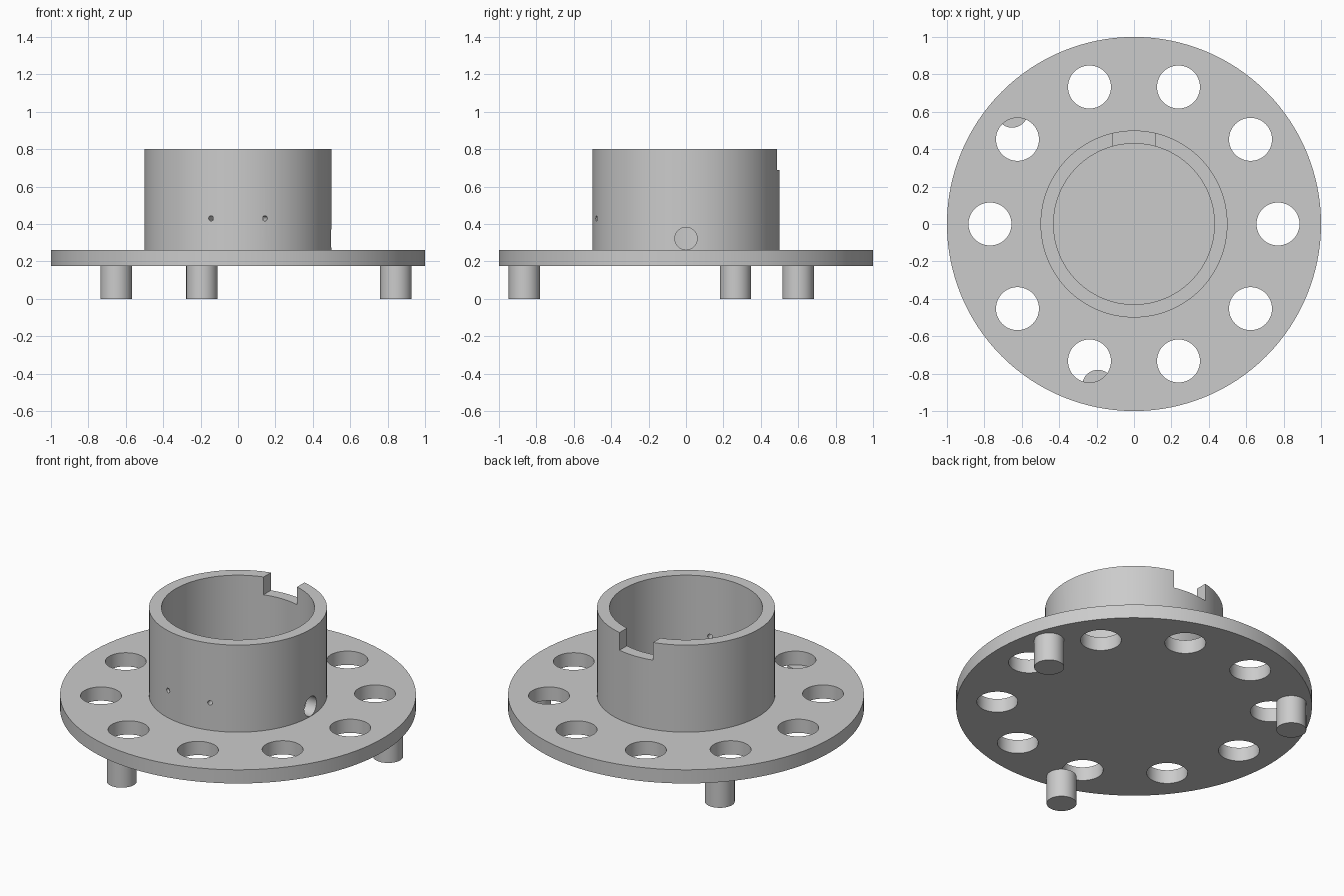
import bpy
from math import radians, cos, sin, pi

cube = bpy.data.objects.get("Cube")
if cube:
    bpy.data.objects.remove(cube, do_unlink=True)

metal = bpy.data.materials.new("plain_grey")
metal.use_nodes = True
grey = (0.6, 0.6, 0.6, 1)
metal.diffuse_color = grey
metal.node_tree.nodes["Principled BSDF"].inputs["Base Color"].default_value = grey

PLATE_BOTTOM, PLATE_TOP, COLLAR_TOP = 0.175, 0.26, 0.80
COLLAR_R, BORE_R = 0.5, 0.43


def upright(name, radius, bottom, top, x=0, y=0, sides=64):
    """Vertical cylinder between two heights."""
    bpy.ops.mesh.primitive_cylinder_add(
        vertices=sides, radius=radius, depth=top - bottom,
        location=(x, y, (bottom + top) / 2))
    obj = bpy.context.object
    obj.name = name
    obj.data.materials.append(metal)
    return obj


def radial_cutter(radius, angle, z):
    """Horizontal cylinder crossing the collar wall at an angle."""
    bpy.ops.mesh.primitive_cylinder_add(
        vertices=32, radius=radius, depth=0.3,
        location=(0.47 * cos(angle), 0.47 * sin(angle), z),
        rotation=(0, pi / 2, angle))
    return bpy.context.object


def cut(obj, cutters):
    """Subtract every cutter, bake the result and discard the cutters."""
    for cutter in cutters:
        cutter.hide_render = True
        mod = obj.modifiers.new("cut", 'BOOLEAN')
        mod.operation = 'DIFFERENCE'
        mod.solver = 'EXACT'
        mod.object = cutter
    graph = bpy.context.evaluated_depsgraph_get()
    obj.data = bpy.data.meshes.new_from_object(obj.evaluated_get(graph))
    obj.modifiers.clear()
    for cutter in cutters:
        bpy.data.objects.remove(cutter, do_unlink=True)


def smooth(obj):
    bpy.ops.object.select_all(action='DESELECT')
    obj.select_set(True)
    bpy.context.view_layer.objects.active = obj
    bpy.ops.object.shade_smooth_by_angle(angle=radians(30))


# Round base plate with a circle of ten holes
plate = upright("base_plate", 1, PLATE_BOTTOM, PLATE_TOP, sides=128)
cut(plate, [upright("hole_cutter", 0.115, 0.1, 0.4,
                    0.77 * cos(i * pi / 5), 0.77 * sin(i * pi / 5))
            for i in range(10)])

# Collar: open bore, rear notch, side port and two pin holes at the front
collar = upright("collar", COLLAR_R, PLATE_TOP, COLLAR_TOP, sides=128)
bore = upright("bore_cutter", BORE_R, 0.1, 1, sides=128)
bpy.ops.mesh.primitive_cube_add(size=1, location=(0, 0.47, 0.84))
notch = bpy.context.object
notch.scale = (0.23, 0.3, 0.3)
cut(collar, [bore, notch, radial_cutter(0.06, 0, 0.322)]
    + [radial_cutter(0.014, radians(270 + side * 16.7), 0.43) for side in (-1, 1)])

# Three pegs under the plate
pegs = []
for i in range(3):
    a = radians(17.4 + 120 * i)
    pegs.append(upright(f"peg_{i + 1}", 0.084, 0, PLATE_BOTTOM,
                        0.885 * cos(a), 0.885 * sin(a), 48))

for part in [plate, collar, *pegs]:
    smooth(part)
